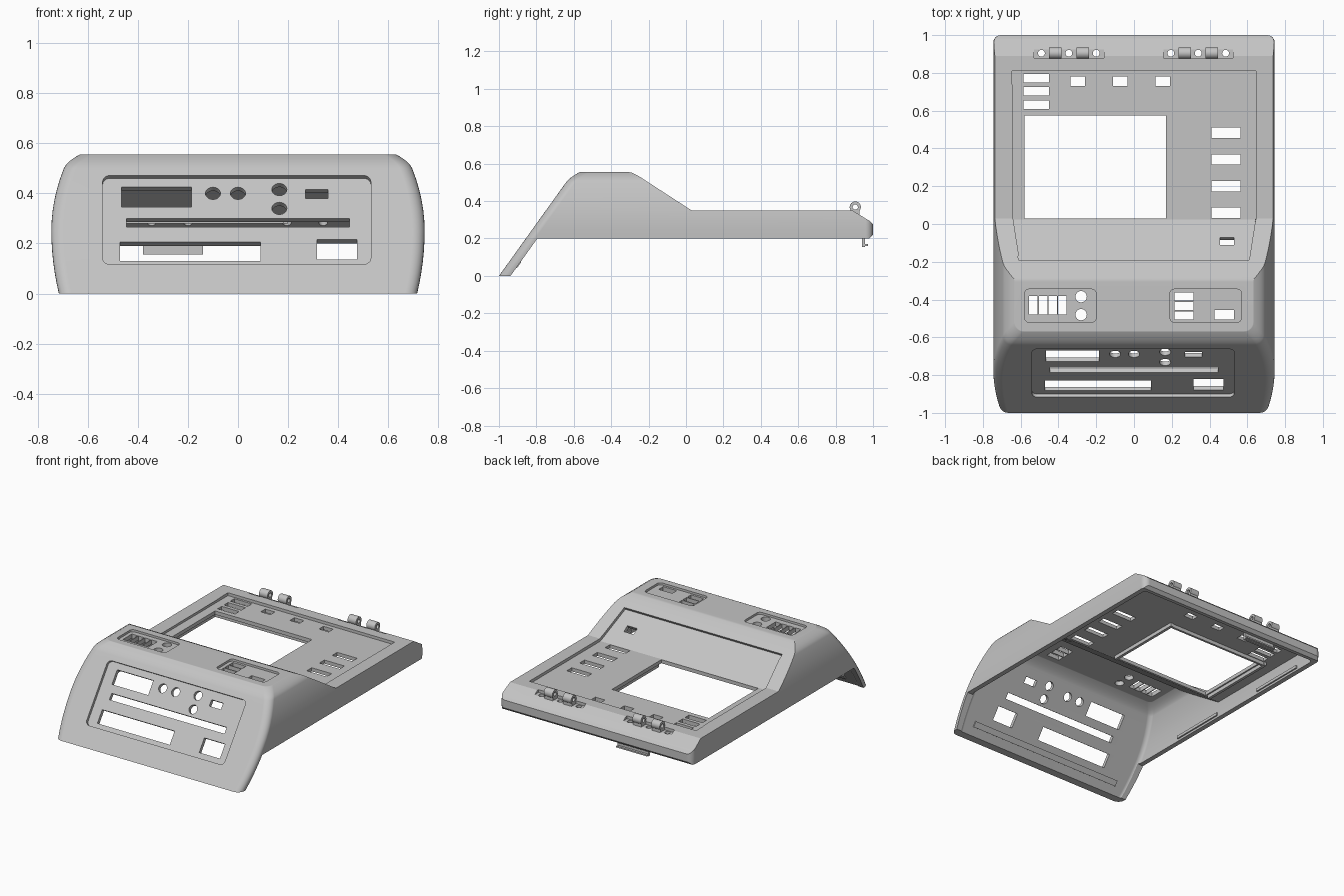
import bpy, bmesh, math
from mathutils import Matrix, Vector

cube = bpy.data.objects.get("Cube")
if cube:
    bpy.data.objects.remove(cube, do_unlink=True)

grey = bpy.data.materials.new("light grey plastic")
grey.use_nodes = True
grey.diffuse_color = (0.55, 0.55, 0.55, 1)
grey.node_tree.nodes["Principled BSDF"].inputs["Base Color"].default_value = grey.diffuse_color


def frame(origin, up, normal):
    """Matrix with local x along world x, local y along up, local z along normal."""
    rows = zip((1, 0, 0), up, normal, origin)
    return Matrix([tuple(r) for r in rows] + [(0, 0, 0, 1)])


def rounded(x0, x1, y0, y1, front_r=0.0, back_r=0.0, n=6):
    """Outline of a rectangle with rounded corners."""
    pts = []
    corners = ((x0, y0, 1, 1, front_r), (x1, y0, -1, 1, front_r),
               (x1, y1, -1, -1, back_r), (x0, y1, 1, -1, back_r))
    for i, (x, y, sx, sy, r) in enumerate(corners):
        if r == 0:
            pts.append((x, y))
            continue
        for k in range(n + 1):
            a = math.pi + (i + k / n) * math.pi / 2
            pts.append((x + sx * r + r * math.cos(a), y + sy * r + r * math.sin(a)))
    return pts


def loft(bm, rings, closed=False):
    """Skin a row of rings; cap the ends unless the row is closed."""
    rows = [[bm.verts.new(p) for p in ring] for ring in rings]
    pairs = list(zip(rows, rows[1:])) + ([(rows[-1], rows[0])] if closed else [])
    for a, b in pairs:
        for i in range(len(a)):
            j = (i + 1) % len(a)
            bm.faces.new((a[i], a[j], b[j], b[i]))
    if not closed:
        bm.faces.new(rows[0][::-1])
        bm.faces.new(rows[-1])


def slab(bm, x0, x1, y0, y1, z0, z1, r=0.0, matrix=Matrix()):
    outline = rounded(x0, x1, y0, y1, r, r)
    loft(bm, [[matrix @ Vector((x, y, z)) for x, y in outline] for z in (z0, z1)])


def disc(bm, x, y, r, z0, z1, matrix=Matrix()):
    slab(bm, x - r, x + r, y - r, y + r, z0, z1, r, matrix)


def prism(bm, profile, half=1.0):
    """Side profile (y, z) or (y, z, half width) extruded across x."""
    loft(bm, [[(s * (p[2] if len(p) > 2 else half), p[0], p[1]) for p in profile]
              for s in (-1, 1)])


def make(name, build):
    bm = bmesh.new()
    build(bm)
    bmesh.ops.remove_doubles(bm, verts=bm.verts, dist=0.00001)
    bmesh.ops.recalc_face_normals(bm, faces=bm.faces)
    mesh = bpy.data.meshes.new(name)
    bm.to_mesh(mesh)
    bm.free()
    mesh.materials.append(grey)
    obj = bpy.data.objects.new(name, mesh)
    bpy.context.scene.collection.objects.link(obj)
    return obj


def combine(obj, tool, operation):
    mod = obj.modifiers.new("cut", 'BOOLEAN')
    mod.operation, mod.solver, mod.object = operation, 'EXACT', tool
    bpy.context.view_layer.objects.active = obj
    bpy.ops.object.modifier_apply(modifier=mod.name)
    bpy.data.objects.remove(tool, do_unlink=True)


# Bowed sides and sloping front, as functions of height
TOP = 0.555


def half_width(z):
    k = max(0, (z - 0.5) / 0.055)
    return 0.745 - (0.05 if z > 0.25 else 0.03) * ((z - 0.25) / 0.25) ** 2 - 0.04 * k * k


def front_y(z):
    k = max(0, (z - 0.5) / 0.055)
    return -1 + 0.717 * z + 0.035 * k * k


def hull(bm, low, shift, side, front, back, r):
    heights = [low + (0.5 - low) * i / 12 for i in range(12)]
    heights += [0.5 + 0.055 * math.sin(i / 6 * math.pi / 2) for i in range(7)]
    rings = []
    for z in heights:
        w = half_width(z) - side
        rings.append([(x, y, z - shift) for x, y in
                      rounded(-w, w, front_y(z) + front, back, r, 0.04)])
    loft(bm, rings)


# Main shell: outer body minus the hollow
OUTER = [(-1.3, -0.2), (-1.081, -0.2), (-0.795, 0.2), (0.98, 0.2), (1.01, 0.23),
         (1.01, 0.265), (0.98, 0.295), (0.89, 0.35), (0.03, 0.35), (-0.255, 0.535),
         (-0.29, 0.552), (-0.36, 0.565), (-0.4, 0.7), (-1.3, 0.7)]
INNER = [(-1.3, -0.3), (0.955, -0.3), (0.955, 0.25), (0.87, 0.305), (0.015, 0.305),
         (-0.27, 0.49), (-0.3, 0.6), (-1.3, 0.6)]
shell = make("shell", lambda bm: hull(bm, 0, 0, 0, 0, 1, 0.05))
combine(shell, make("outer_profile", lambda bm: prism(bm, OUTER)), 'INTERSECT')
hollow = make("hollow", lambda bm: hull(bm, -0.06, 0.045, 0.035, 0.023, 0.965, 0.03))
combine(hollow, make("inner_profile", lambda bm: prism(bm, INNER)), 'INTERSECT')
combine(shell, hollow, 'DIFFERENCE')

# Local frames on the recessed front panel floor and on the rear slope
FRONT = frame((0, -0.984, -0.0117), (0, 0.583, 0.813), (0, -0.813, 0.583))
SLOPE = frame((0, 0.03, 0.35), (0, 0.839, -0.545), (0, 0.545, 0.839))
HINGES = (-0.345, 0.34)


def rise(z):
    return (z + 0.0117) / 0.813


# Shallow recesses
def recesses(bm):
    prism(bm, [(-0.201, 0.476, 0.61), (0.024, 0.33), (0.81, 0.33), (0.81, 0.577),
               (0.024, 0.577), (-0.135, 0.577, 0.61)], 0.645)
    slab(bm, -0.54, 0.53, rise(0.105), rise(0.46), 0, 0.1, 0.03, FRONT)
    for x in (-0.58, 0.19):
        slab(bm, x, x + 0.38, -0.52, -0.345, 0.54, 0.6, 0.025)
    for x in HINGES:
        slab(bm, x - 0.185, x + 0.185, 0.88, 0.927, 0.33, 0.5)


# Openings through the shell
def openings(bm):
    for x0, x1, z0, z1 in ((-0.465, -0.185, 0.345, 0.425), (0.27, 0.36, 0.38, 0.415),
                           (-0.445, 0.445, 0.265, 0.3), (-0.47, 0.09, 0.13, 0.205),
                           (0.315, 0.475, 0.135, 0.215)):
        slab(bm, x0, x1, rise(z0), rise(z1), -0.06, 0.1, 0, FRONT)
    for x, z in ((-0.1, 0.4), (0, 0.4), (0.165, 0.415), (0.165, 0.34)):
        disc(bm, x, rise(z), 0.03, -0.06, 0.1, FRONT)
    # top control panels
    for i in range(4):
        x = -0.555 + 0.051 * i
        slab(bm, x, x + 0.045, -0.48, -0.38, 0.45, 0.6)
    for y in (-0.385, -0.48):
        disc(bm, -0.28, y, 0.03, 0.45, 0.6)
    for i in range(3):
        y = -0.505 + 0.05 * i
        slab(bm, 0.215, 0.315, y, y + 0.043, 0.45, 0.6)
    slab(bm, 0.425, 0.53, -0.505, -0.455, 0.45, 0.6)
    # deck window and key openings
    slab(bm, -0.58, 0.17, 0.03, 0.575, 0.25, 0.45)
    for i in range(3):
        y, x = 0.61 + 0.07 * i, -0.335 + 0.225 * i
        slab(bm, -0.585, -0.45, y, y + 0.045, 0.25, 0.45)
        slab(bm, x, x + 0.075, 0.73, 0.78, 0.25, 0.45)
    for i in range(4):
        y = 0.032 + 0.141 * i
        slab(bm, 0.41, 0.565, y, y + 0.055, 0.25, 0.45)
    slab(bm, 0.455, 0.53, -0.155, -0.107, -0.1, 0.1, 0, SLOPE)
    # hinge screw holes
    for x in HINGES:
        for dx in (-0.145, 0, 0.145):
            disc(bm, x + dx, 0.904, 0.018, 0.2, 0.5)


combine(shell, make("recess_cutter", recesses), 'DIFFERENCE')
combine(shell, make("opening_cutter", openings), 'DIFFERENCE')


# Hinge barrels with their feet
def barrels(bm):
    for x in HINGES:
        for s in (-1, 1):
            c = x + s * 0.0725
            rings = []
            for r, dx in ((0.03, -0.033), (0.03, 0.033), (0.014, 0.033), (0.014, -0.033)):
                rings.append([(c + dx, 0.905 + r * math.cos(a), 0.368 + r * math.sin(a))
                              for a in [k * math.tau / 24 for k in range(24)]])
            loft(bm, rings, closed=True)
            slab(bm, c - 0.033, c + 0.033, 0.877, 0.927, 0.32, 0.35)


# Hooked latch below the rear edge
def latch(bm):
    slab(bm, -0.38, -0.14, 0.94, 0.957, 0.155, 0.25)
    slab(bm, -0.38, -0.14, 0.955, 0.973, 0.16, 0.17)


# Rim below the window
def window_rim(bm):
    for x in (-0.61, 0.18):
        slab(bm, x, x + 0.02, 0.04, 0.61, 0.28, 0.31)
    slab(bm, -0.61, 0.2, 0.59, 0.605, 0.28, 0.31)


# Ribs inside the side walls and behind the front panel
def ribs(bm):
    for x in (-0.72, 0.7):
        for y in (-0.4, 0.4):
            slab(bm, x, x + 0.02, y, y + 0.4, 0.215, 0.235)
    slab(bm, -0.6, 0.6, 0.09, 0.13, -0.034, -0.02, 0, FRONT)


parts = [shell, make("hinge_barrels", barrels), make("rear_latch", latch),
         make("window_rim", window_rim), make("inner_ribs", ribs)]

# Smooth curves, sharp edges, even shading over the flat panels
for obj in parts:
    bpy.ops.object.select_all(action='DESELECT')
    obj.select_set(True)
    bpy.context.view_layer.objects.active = obj
    bpy.ops.object.shade_smooth_by_angle(angle=math.radians(28))
    obj.modifiers.new("even_shading", 'WEIGHTED_NORMAL').keep_sharp = True
